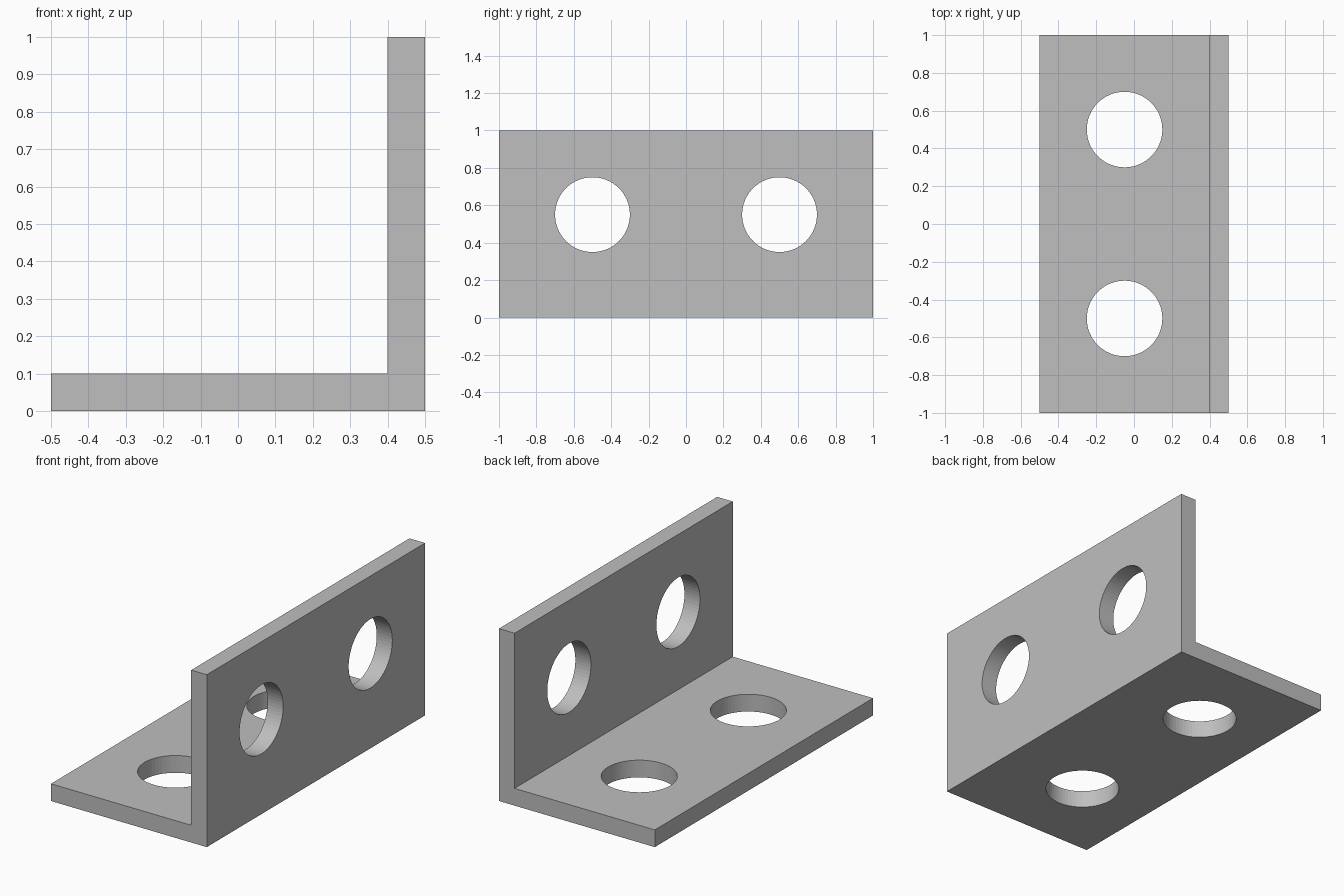
import bpy
import bmesh
from math import pi

cube = bpy.data.objects.get("Cube")
if cube:
    bpy.data.objects.remove(cube, do_unlink=True)

THICK, HALF_W, HALF_L, HEIGHT = 0.1, 0.5, 1.0, 1.0
HOLE_R, HOLE_Y, SIDES = 0.2, 0.5, 64

grey = bpy.data.materials.new("plain_grey")
grey.use_nodes = True
colour = (0.52, 0.52, 0.52, 1)
grey.diffuse_color = colour
grey.node_tree.nodes["Principled BSDF"].inputs["Base Color"].default_value = colour

# L-shaped profile extruded along the bracket length
inner = HALF_W - THICK
profile = [(-HALF_W, 0), (HALF_W, 0), (HALF_W, HEIGHT),
           (inner, HEIGHT), (inner, THICK), (-HALF_W, THICK)]
bm = bmesh.new()
face = bm.faces.new([bm.verts.new((x, -HALF_L, z)) for x, z in profile])
ext = bmesh.ops.extrude_face_region(bm, geom=[face])
moved = [v for v in ext["geom"] if isinstance(v, bmesh.types.BMVert)]
bmesh.ops.translate(bm, verts=moved, vec=(0, 2 * HALF_L, 0))
bmesh.ops.recalc_face_normals(bm, faces=bm.faces)
mesh = bpy.data.meshes.new("angle_bracket")
bm.to_mesh(mesh)
bm.free()
mesh.materials.append(grey)
bracket = bpy.data.objects.new("angle_bracket", mesh)
bpy.context.collection.objects.link(bracket)


def drill(name, location, rotation):
    """Cut one round bolt hole through the bracket."""
    bpy.ops.mesh.primitive_cylinder_add(vertices=SIDES, radius=HOLE_R, depth=3 * THICK,
                                        location=location, rotation=rotation)
    cutter = bpy.context.object
    cutter.name = name
    cutter.hide_render = True
    cutter.data.materials.append(grey)
    mod = bracket.modifiers.new(name, "BOOLEAN")
    mod.operation = "DIFFERENCE"
    mod.solver = "EXACT"
    mod.object = cutter
    bpy.ops.object.select_all(action="DESELECT")
    bracket.select_set(True)
    bpy.context.view_layer.objects.active = bracket
    bpy.ops.object.modifier_apply(modifier=mod.name)
    bpy.data.objects.remove(cutter, do_unlink=True)


# Two bolt holes in each leg, centred on the free part of the leg
for y in (-HOLE_Y, HOLE_Y):
    drill("base_hole", (-THICK / 2, y, THICK / 2), (0, 0, 0))
    drill("wall_hole", (HALF_W - THICK / 2, y, (HEIGHT + THICK) / 2), (0, pi / 2, 0))
